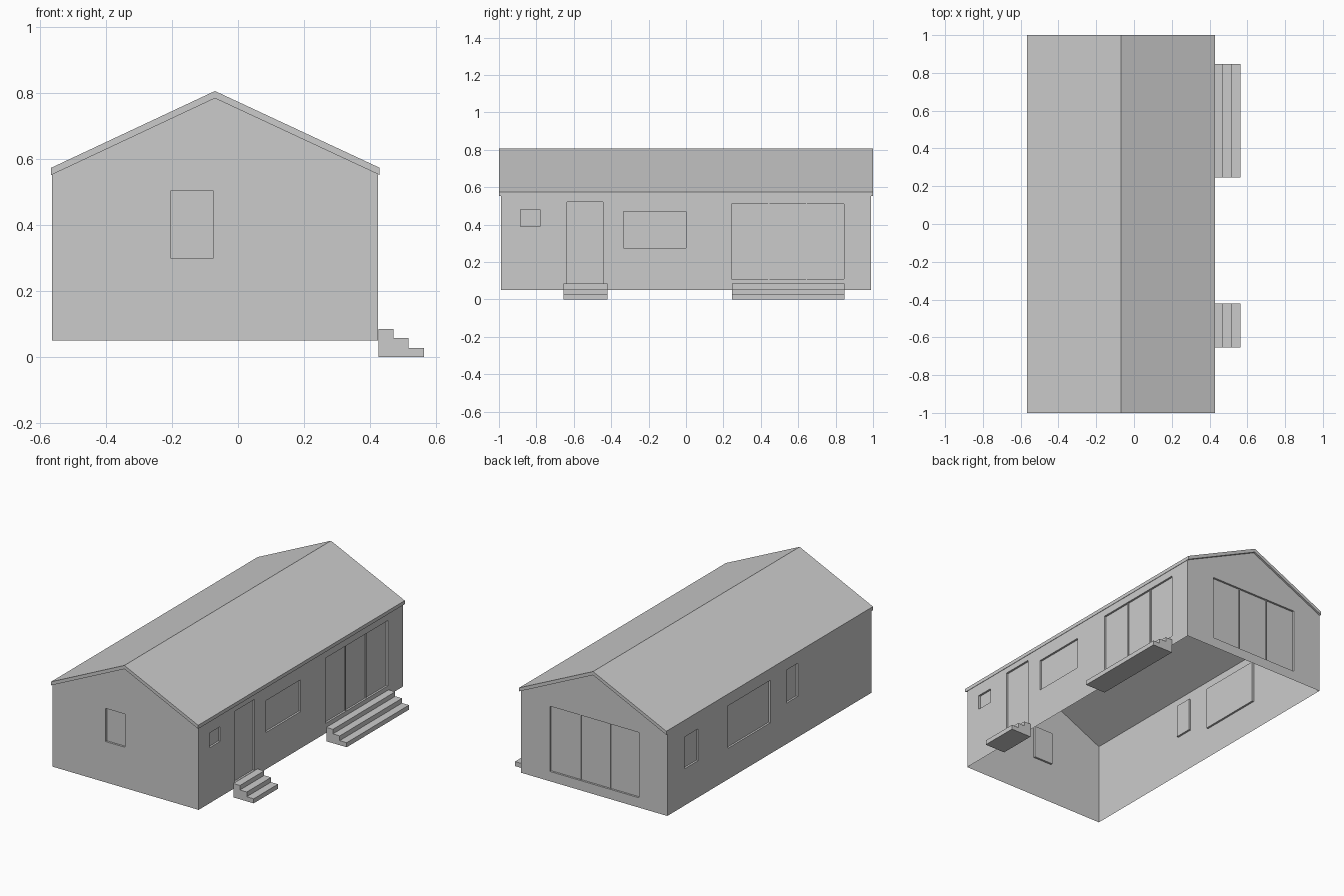
import bpy, bmesh
from mathutils import Matrix, Vector

if "Cube" in bpy.data.objects:
    bpy.data.objects.remove(bpy.data.objects["Cube"])

X0, X1, Y0, Y1 = -0.565, 0.425, -0.988, 0.988   # wall planes
Z0, EAVE, RIDGE, RX = 0.05, 0.555, 0.786, -0.07
RECESS = 0.012


def finish(bm, name):
    me = bpy.data.meshes.new(name)
    bm.to_mesh(me)
    bm.free()
    ob = bpy.data.objects.new(name, me)
    bpy.context.collection.objects.link(ob)
    return ob


def prism(name, profile, y0, y1):
    """Closed solid: an (x, z) profile run from y0 to y1."""
    bm = bmesh.new()
    face = bm.faces.new([bm.verts.new((x, y0, z)) for x, z in profile])
    ext = bmesh.ops.extrude_face_region(bm, geom=[face], use_keep_orig=True)
    verts = [g for g in ext["geom"] if isinstance(g, bmesh.types.BMVert)]
    bmesh.ops.translate(bm, verts=verts, vec=(0, y1 - y0, 0))
    bmesh.ops.recalc_face_normals(bm, faces=bm.faces)
    return finish(bm, name)


def wall_matrix(u, n, offset):
    """Local x runs along the wall, local y is up, local z points outward."""
    m = Matrix((Vector(u), Vector((0, 0, 1)), Vector(n))).transposed().to_4x4()
    m.translation = Vector(offset)
    return m


def wall(name, outline, openings, mat):
    """Single sheet wall with recessed panels at (u0, u1, z0, z1, panes)."""
    bm = bmesh.new()
    bm.faces.new([bm.verts.new((u, v, 0)) for u, v in outline])
    for u0, u1, v0, v1, _ in openings:
        for co, no in (((u0, 0, 0), (1, 0, 0)), ((u1, 0, 0), (1, 0, 0)),
                       ((0, v0, 0), (0, 1, 0)), ((0, v1, 0), (0, 1, 0))):
            geom = bm.verts[:] + bm.edges[:] + bm.faces[:]
            bmesh.ops.bisect_plane(bm, geom=geom, dist=1e-5, plane_co=co, plane_no=no)
    # push each window or door panel inward
    for u0, u1, v0, v1, _ in openings:
        inside = []
        for f in bm.faces:
            c = f.calc_center_median()
            if u0 < c.x < u1 and v0 < c.y < v1:
                inside.append(f)
        ext = bmesh.ops.extrude_face_region(bm, geom=inside)
        verts = [g for g in ext["geom"] if isinstance(g, bmesh.types.BMVert)]
        bmesh.ops.translate(bm, verts=verts, vec=(0, 0, -RECESS))
        bmesh.ops.delete(bm, geom=[f for f in inside if f.is_valid], context='FACES')
    bmesh.ops.transform(bm, matrix=mat, verts=bm.verts)
    if mat.determinant() < 0:
        bmesh.ops.reverse_faces(bm, faces=bm.faces)
    finish(bm, name)
    # thin bars between the panes of wide glazing
    for u0, u1, v0, v1, panes in openings:
        for i in range(1, panes):
            u = u0 + (u1 - u0) * i / panes
            bm = bmesh.new()
            bmesh.ops.create_cube(bm, size=1)
            bmesh.ops.scale(bm, verts=bm.verts, vec=(0.007, v1 - v0, 0.006))
            bmesh.ops.translate(bm, verts=bm.verts,
                                vec=(u, (v0 + v1) / 2, -RECESS + 0.003))
            bmesh.ops.transform(bm, matrix=mat, verts=bm.verts)
            bmesh.ops.recalc_face_normals(bm, faces=bm.faces)
            finish(bm, f"{name}_glazing_bar_{i}")


gable = [(X0, Z0), (X1, Z0), (X1, EAVE), (RX, RIDGE), (X0, EAVE)]
side = [(Y0, Z0), (Y1, Z0), (Y1, EAVE), (Y0, EAVE)]

# walls with their windows and doors
wall("front_wall", gable, [(-0.205, -0.075, 0.30, 0.503, 1)],
     wall_matrix((1, 0, 0), (0, -1, 0), (0, Y0, 0)))
wall("back_wall", gable, [(-0.373, 0.23, 0.11, 0.51, 3)],
     wall_matrix((1, 0, 0), (0, 1, 0), (0, Y1, 0)))
wall("right_wall", side, [(-0.885, -0.78, 0.39, 0.48, 1),
                          (-0.637, -0.445, 0.085, 0.52, 1),
                          (-0.335, 0.0, 0.275, 0.47, 1),
                          (0.242, 0.845, 0.11, 0.51, 3)],
     wall_matrix((0, 1, 0), (1, 0, 0), (X1, 0, 0)))
wall("left_wall", side, [(0.69, 0.82, 0.275, 0.47, 1),
                         (-0.01, 0.40, 0.24, 0.50, 1),
                         (-0.275, -0.165, 0.30, 0.503, 1)],
     wall_matrix((0, 1, 0), (-1, 0, 0), (X0, 0, 0)))

# roof slab
prism("roof", [(-0.567, 0.552), (RX, 0.785), (0.43, 0.552),
               (0.43, 0.574), (RX, 0.807), (-0.567, 0.574)], -1, 1)

# steps outside the door and the wide glazing
steps = [(0.427, 0), (0.565, 0), (0.565, 0.028), (0.518, 0.028), (0.518, 0.057),
         (0.472, 0.057), (0.472, 0.085), (0.427, 0.085)]
prism("door_steps", steps, -0.655, -0.42)
prism("terrace_steps", steps, 0.245, 0.848)
